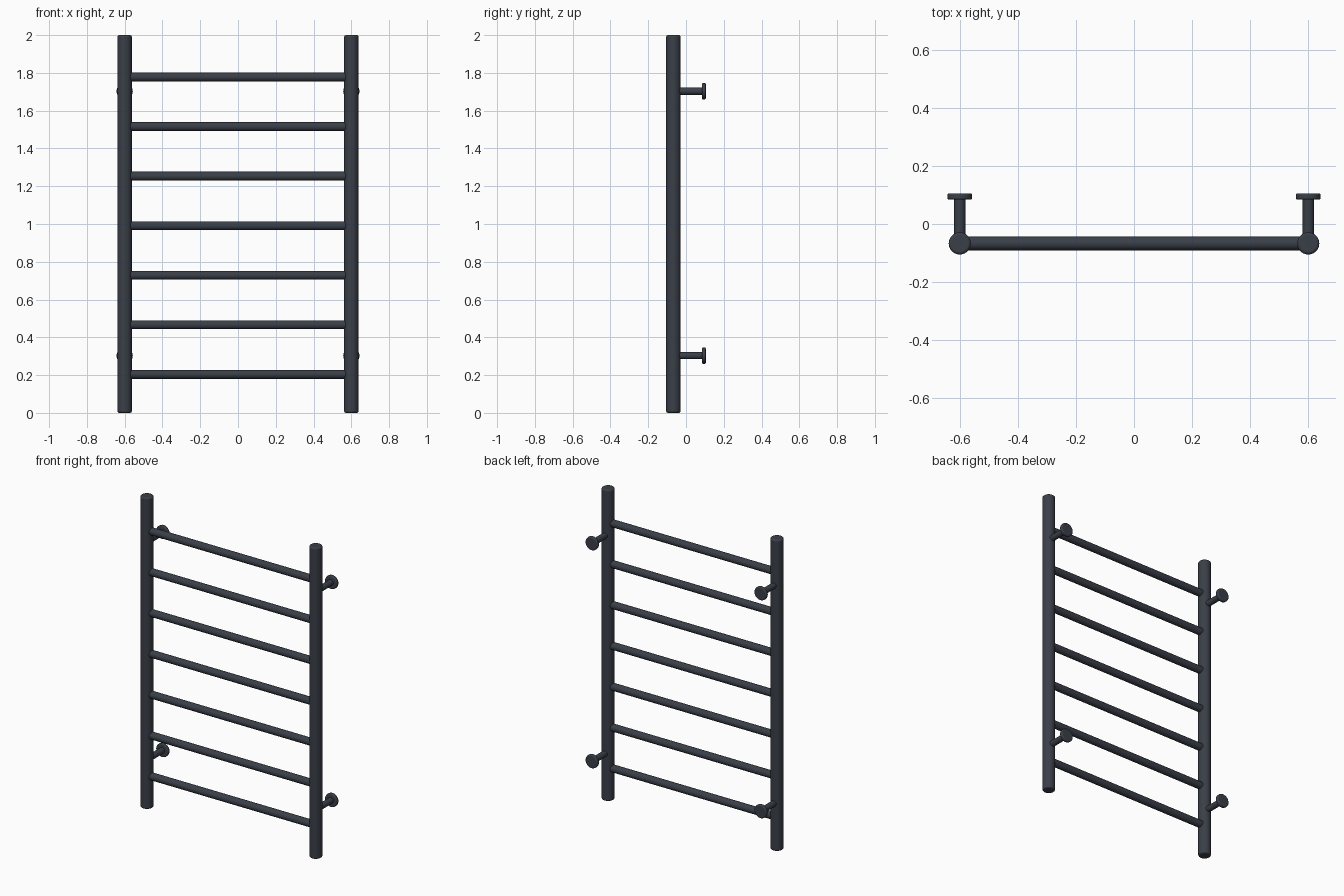
import bpy, math
from mathutils import Vector

if "Cube" in bpy.data.objects:
    bpy.data.objects.remove(bpy.data.objects["Cube"])

metal = bpy.data.materials.new("dark slate metal")
metal.diffuse_color = (0.042, 0.05, 0.065, 1)
metal.use_nodes = True
metal.node_tree.nodes["Principled BSDF"].inputs["Base Color"].default_value = metal.diffuse_color


def rod(name, start, end, radius, sides=32, bevel=0.0):
    """Round bar between two points, with optional softened end rims."""
    a, b = Vector(start), Vector(end)
    bpy.ops.mesh.primitive_cylinder_add(vertices=sides, radius=radius,
                                        depth=(b - a).length, location=(a + b) / 2)
    ob = bpy.context.object
    ob.name = name
    ob.rotation_euler = (b - a).to_track_quat('Z', 'Y').to_euler()
    ob.data.materials.append(metal)
    if bevel:
        mod = ob.modifiers.new("soft rim", 'BEVEL')
        mod.width = bevel
        mod.segments = 3
        mod.limit_method = 'ANGLE'
        mod.angle_limit = math.radians(40)
    bpy.ops.object.shade_smooth_by_angle(angle=math.radians(35))
    return ob


POST_X, POST_Y = 0.60, -0.067

# Upright posts, each with two wall brackets
for side, sx in (("left", -1), ("right", 1)):
    x = sx * POST_X
    rod(f"{side}_post", (x, POST_Y, 0), (x, POST_Y, 2), 0.038, 40, 0.009)
    for level, z in (("lower", 0.303), ("upper", 1.703)):
        rod(f"{side}_{level}_bracket_stem", (x, POST_Y, z), (x, 0.095, z), 0.019, 24)
        rod(f"{side}_{level}_wall_flange", (x, 0.084, z), (x, 0.105, z), 0.043, 32, 0.006)

# Evenly spaced horizontal rungs
RUNGS = 7
for i in range(RUNGS):
    z = 0.204 + i * (1.778 - 0.204) / (RUNGS - 1)
    rod(f"rung_{i + 1}", (-POST_X + 0.015, POST_Y, z), (POST_X - 0.015, POST_Y, z), 0.0235, 32)
